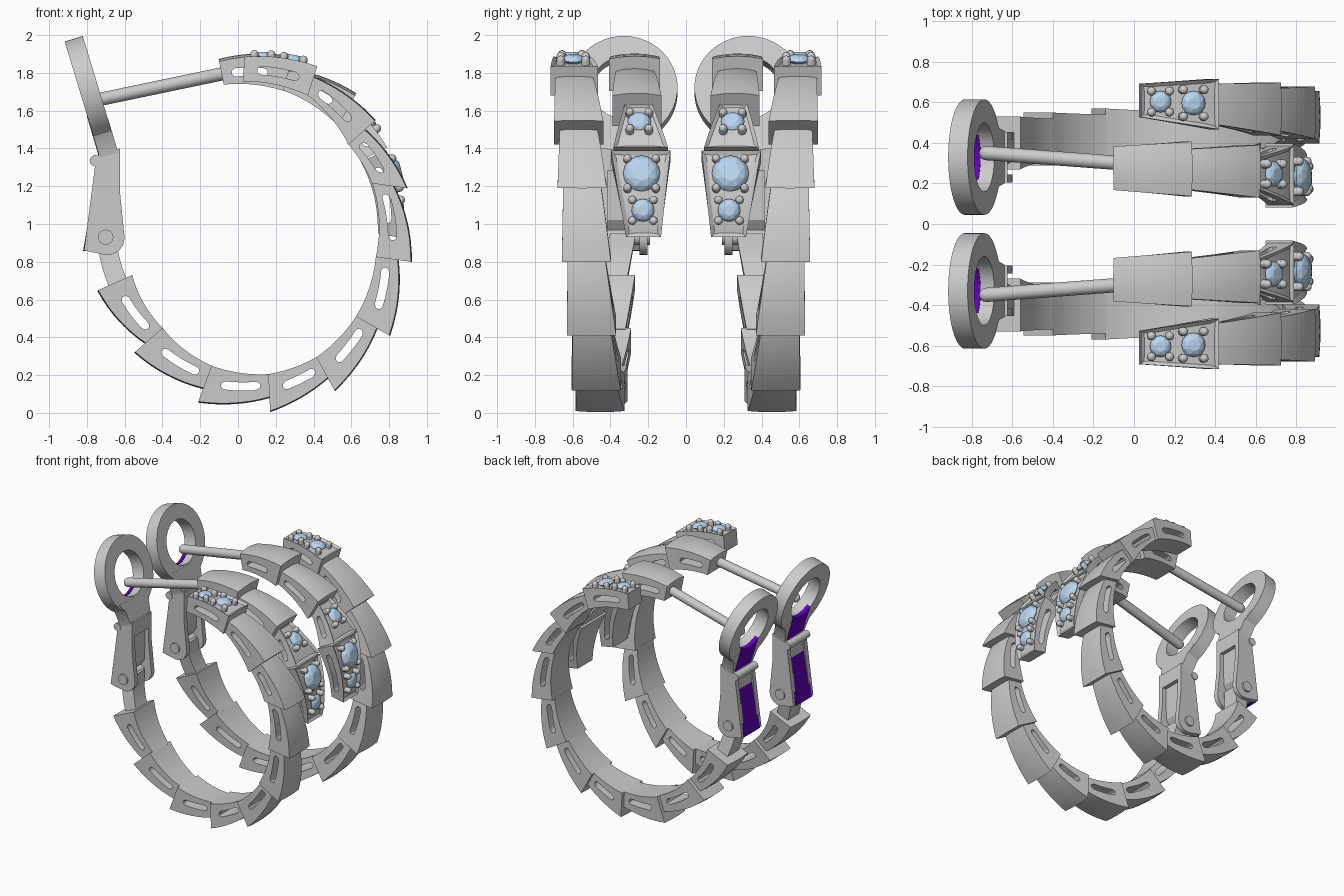
import bpy, bmesh, math
from mathutils import Vector

if "Cube" in bpy.data.objects:
    bpy.data.objects.remove(bpy.data.objects["Cube"])

CX, CZ = 0.0, 0.97            # middle of the hoop in the xz plane


def material(name, col):
    m = bpy.data.materials.new(name)
    m.diffuse_color = (*col, 1)
    m.use_nodes = True
    m.node_tree.nodes["Principled BSDF"].inputs["Base Color"].default_value = m.diffuse_color
    return m


STONE = material("pale_blue_stone", (0.50, 0.68, 0.88))
PURPLE = material("purple_enamel", (0.12, 0.0, 0.50))


def finish(name, bm, mat=None, smooth=True):
    """Mesh to object, mirrored to the second earring."""
    bmesh.ops.recalc_face_normals(bm, faces=bm.faces)
    me = bpy.data.meshes.new(name)
    bm.to_mesh(me)
    bm.free()
    ob = bpy.data.objects.new(name, me)
    bpy.context.collection.objects.link(ob)
    if mat:
        me.materials.append(mat)
    if smooth:
        me.shade_smooth()
        me.set_sharp_from_angle(angle=math.radians(30))
    m = ob.modifiers.new("pair", "MIRROR")
    m.use_axis = (False, True, False)
    m.use_mirror_merge = False


def loft(bm, rings, closed=False):
    """Skin a list of point rings; cap both ends unless closed."""
    vs = [[bm.verts.new(p) for p in r] for r in rings]
    n = len(vs[0])
    for k in range(len(vs) if closed else len(vs) - 1):
        a, b = vs[k], vs[(k + 1) % len(vs)]
        for j in range(n):
            bm.faces.new((a[j], a[(j + 1) % n], b[(j + 1) % n], b[j]))
    if not closed:
        bm.faces.new(vs[0])
        bm.faces.new(vs[-1])


def extrude_y(bm, pts, y0, y1):
    loft(bm, [[(x, y, z) for x, z in pts] for y in (y0, y1)])


def rod(bm, a, b, r, n=16):
    a, b = Vector(a), Vector(b)
    q = (b - a).to_track_quat("Z", "Y")
    c = [q @ Vector((r * math.cos(2 * math.pi * k / n), r * math.sin(2 * math.pi * k / n), 0)) for k in range(n)]
    loft(bm, [[p + v for v in c] for p in (a, b)])


def polar(p, q, t):
    """Point between p and q, swept round the hoop middle."""
    a0, a1 = (math.atan2(s[1] - CZ, s[0] - CX) for s in (p, q))
    r0, r1 = (math.hypot(s[0] - CX, s[1] - CZ) for s in (p, q))
    d = (a1 - a0 + math.pi) % (2 * math.pi) - math.pi
    a, r = a0 + d * t, r0 + (r1 - r0) * t
    return Vector((CX + r * math.cos(a), CZ + r * math.sin(a)))


def mix(a, b, t):
    return (a[0] + (b[0] - a[0]) * t, a[1] + (b[1] - a[1]) * t)


def scale(name, o0, i0, o1, i1, w, y, slot=(0.25, 0.86), crown=0.014, frame=0, t1=1.0):
    """One tapering link with a curved slot running through its sides."""
    bm, n = bmesh.new(), 8
    s0, s1 = slot or (0.3, 0.7)
    e = 0.012 / (Vector(o1) - Vector(o0)).length
    inner_t = [s0 + 2 * e + (s1 - s0 - 4 * e) * k / n for k in range(n + 1)]
    ts = [0, s0 / 2, s0, s0 + e] + inner_t + [s1 - e, s1, (s1 + t1) / 2, t1]
    size = {2: 0.4, 3: 0.82, len(ts) - 4: 0.82, len(ts) - 3: 0.4}
    cols = []
    for k, t in enumerate(ts):
        o, i = polar(o0, o1, t), polar(i0, i1, t)
        h, yc = (w[0] + (w[1] - w[0]) * t) / 2, y[0] + (y[1] - y[0]) * t
        u, m = (o - i).normalized(), i + (o - i) * 0.45
        hw = 0.022 * size.get(k, 1)
        ring = [(i, -1), (m - u * hw, -1), (m + u * hw, -1)]
        ring += [(o + u * crown * (1 - s * s), s) for s in (-1, -0.5, 0, 0.5, 1)]
        ring += [(m + u * hw, 1), (m - u * hw, 1), (i, 1)]
        cols.append([bm.verts.new((p.x, yc + s * h, p.y)) for p, s in ring])
    top, first, last = [], 2, len(ts) - 3
    for k in range(len(ts) - 1):
        a, b = cols[k], cols[k + 1]
        hole = slot and first <= k < last
        for j in range(11):
            if hole and j in (1, 8):
                continue
            f = bm.faces.new((a[j], a[(j + 1) % 11], b[(j + 1) % 11], b[j]))
            if 3 <= j <= 6:
                top.append(f)
        if hole:                                 # slot floor and roof
            for p, q in ((1, 9), (2, 8)):
                bm.faces.new((a[p], a[q], b[q], b[p]))
    if slot:                                     # slot end walls
        for k in (first, last):
            bm.faces.new([cols[k][j] for j in (1, 2, 8, 9)])
    bm.faces.new(cols[0])
    bm.faces.new(cols[-1])
    if frame:                                    # sunken bed for the stones
        bmesh.ops.recalc_face_normals(bm, faces=bm.faces)
        bmesh.ops.inset_region(bm, faces=top, thickness=frame, depth=0)
        for v in {v for f in top for v in f.verts}:
            v.co -= Vector((v.co.x - CX, 0, v.co.z - CZ)).normalized() * 0.015
    finish(name, bm)


def stone(name, o0, o1, t, y, r, spread):
    """Faceted stone with four claws, set on a link's outer face."""
    p, q = polar(o0, o1, t), polar(o0, o1, t + 0.02)
    g = Vector((q.x - p.x, 0, q.y - p.y)).normalized()
    up = Vector((g.z, 0, -g.x))
    if up.dot(Vector((p.x - CX, 0, p.y - CZ))) < 0:
        up = -up
    c, Y = Vector((p.x, y, p.y)), Vector((0, 1, 0))
    bm = bmesh.new()
    for n, rr, h, tw in ((16, 1, 0.0, 0), (8, 0.82, 0.26, 0.5), (8, 0.5, 0.42, 0), (8, 0.5, -0.4, 0)):
        for k in range(n):
            a = 2 * math.pi * (k + tw) / n
            bm.verts.new(c + (g * math.cos(a) + Y * math.sin(a)) * r * rr + up * r * h)
    bmesh.ops.convex_hull(bm, input=bm.verts)
    finish(name, bm, STONE, smooth=False)
    bm = bmesh.new()
    for a in (-1, 1):
        for b in (-1, 1):
            f = c + g * a * spread[0] + Y * b * spread[1]
            rod(bm, f - up * 0.03, f + up * 0.01, 0.022, 12)
            s = bmesh.ops.create_uvsphere(bm, u_segments=12, v_segments=8, radius=0.022)
            bmesh.ops.translate(bm, verts=s["verts"], vec=f + up * 0.01)
    finish(name + "_claws", bm)


# long strand: wide ends (outer, inner, y) from the hinge, under and up to the top
A = [((-0.74, 0.65), (-0.56, 0.73), -0.40), ((-0.545, 0.323), (-0.40, 0.45), -0.42),
     ((-0.21, 0.06), (-0.14, 0.25), -0.44), ((0.17, 0.01), (0.16, 0.205), -0.455),
     ((0.51, 0.12), (0.415, 0.295), -0.475), ((0.80, 0.41), (0.625, 0.51), -0.50),
     ((0.915, 0.80), (0.73, 0.825), -0.527), ((0.893, 1.19), (0.71, 1.215), -0.55),
     ((0.725, 1.545), (0.585, 1.42), -0.568), ((0.42, 1.835), (0.37, 1.68), -0.592)]
for k in range(9):
    (o, i, y), (o2, i2, y2) = A[k], A[k + 1]
    scale(f"long_strand_link_{k + 1}", o, i, mix(i2, o2, 0.62), i2, (0.26, 0.20), (y, y2), t1=1.03, crown=0.006)
HO, HI = (0.035, 1.885), (0.025, 1.755)
scale("long_strand_head", A[9][0], A[9][1], HO, HI, (0.25, 0.165), (-0.592, -0.61), slot=(0.2, 0.8), crown=0, frame=0.018)
stone("head_stone_large", A[9][0], HO, 0.33, -0.597, 0.06, (0.052, 0.066))
stone("head_stone_small", A[9][0], HO, 0.75, -0.604, 0.053, (0.045, 0.052))

# short strand: from the post over the top and down to its jewelled tip
scale("short_strand_link_1", (0.285, 1.875), (0.24, 1.705), (-0.10, 1.86), (-0.075, 1.738), (0.27, 0.215),
      (-0.272, -0.275), slot=(0.3, 0.84))
scale("short_strand_link_2", (0.62, 1.68), (0.53, 1.52), (0.27, 1.81), (0.23, 1.71), (0.26, 0.20), (-0.26, -0.27))
B3 = ((0.79, 1.405), (0.59, 1.64))
scale("short_strand_link_3", B3[0], (0.66, 1.34), B3[1], (0.53, 1.53), (0.29, 0.14), (-0.24, -0.252), crown=0, frame=0.018,
      slot=(0.2, 0.8))
B4 = ((0.785, 1.39), (0.845, 0.93))
scale("short_strand_tip", B4[0], (0.65, 1.33), B4[1], (0.74, 0.95), (0.315, 0.185), (-0.24, -0.225), crown=0, frame=0.022,
      slot=(0.15, 0.85))
stone("link_stone", B3[0], B3[1], 0.55, -0.247, 0.062, (0.058, 0.05))
stone("tip_stone_large", B4[0], B4[1], 0.27, -0.235, 0.098, (0.08, 0.075))
stone("tip_stone_small", B4[0], B4[1], 0.69, -0.228, 0.06, (0.055, 0.056))

# ear post with rounded end
bm = bmesh.new()
P0, P1 = Vector((-0.73, -0.35, 1.66)), Vector((-0.06, -0.30, 1.80))
rod(bm, P0, P1, 0.035, 24)
s = bmesh.ops.create_uvsphere(bm, u_segments=16, v_segments=10, radius=0.035)
bmesh.ops.translate(bm, verts=s["verts"], vec=P0)
finish("ear_post", bm)

# clip ring with its neck, tilted outwards
YC = -0.33
C, UP, N = Vector((-0.787, YC, 1.708)), Vector((-0.29, 0, 0.957)), Vector((0.957, 0, 0.29))
Y = Vector((0, 1, 0))
bm = bmesh.new()
rings = []
for k in range(64):
    a = 2 * math.pi * k / 64
    d = Y * math.cos(a) + UP * math.sin(a)
    rings.append([C + d * r + N * h for r, h in ((0.17, -0.05), (0.285, -0.05), (0.285, 0.05), (0.17, 0.05))])
loft(bm, rings, closed=True)
finish("clip_ring", bm)
bm = bmesh.new()
loft(bm, [[C + Y * a * w + UP * v + N * h * 1.02 for a, h in ((-1, -0.05), (1, -0.05), (1, 0.05), (-1, 0.05))]
          for v, w in ((-0.178, 0.20), (-0.25, 0.145), (-0.36, 0.125))])
finish("clip_neck", bm)

# clip body: side rails, recessed web, hinge pin and cross bar
side = [(-0.75, 1.36), (-0.625, 1.40), (-0.625, 1.17), (-0.605, 0.97)]
side += [(-0.69 + 0.09 * math.cos(math.radians(a)), 0.925 + 0.09 * math.sin(math.radians(a))) for a in (0, -25, -50, -75, -95)]
side += [(-0.815, 0.86)]
bm = bmesh.new()
for s in (-1, 1):
    extrude_y(bm, side, YC + s * 0.085, YC + s * 0.125)
finish("clip_side_rails", bm)
bm = bmesh.new()
extrude_y(bm, [(-0.74, 1.36), (-0.655, 1.36), (-0.66, 1.02), (-0.77, 0.86), (-0.80, 0.86)], YC - 0.087, YC + 0.087)
extrude_y(bm, [(-0.74, 1.39), (-0.625, 1.395), (-0.625, 1.28), (-0.74, 1.28)], YC - 0.087, YC + 0.087)
finish("clip_web", bm)
bm = bmesh.new()
rod(bm, (-0.70, YC - 0.14, 0.93), (-0.70, YC + 0.14, 0.93), 0.04, 24)
rod(bm, (-0.755, YC - 0.13, 1.335), (-0.755, YC + 0.13, 1.335), 0.03, 20)
finish("hinge_pin_and_bar", bm)

# purple panel down the back of the clip, hollowed to the ring opening
bm = bmesh.new()
rings = []
for k in range(13):
    w = -0.11 + 0.22 * k / 12
    top = C + UP * -(math.sqrt(0.166 ** 2 - w * w)) + Y * w
    low = C + UP * -0.36 + Y * w * 0.92
    y = YC + w * 0.92
    rings.append([top - N * 0.052, low - N * 0.054, (-0.82, y, 0.858), (-0.79, y, 0.858), low - N * 0.03, top - N * 0.02])
loft(bm, rings)
finish("purple_panel", bm, PURPLE)

# hinge tongue joining the clip to the long strand
scale("hinge_tongue", (-0.645, 0.95), (-0.745, 0.95), (-0.575, 0.68), (-0.67, 0.64), (0.14, 0.14), (-0.335, -0.39),
      slot=None, crown=0)
